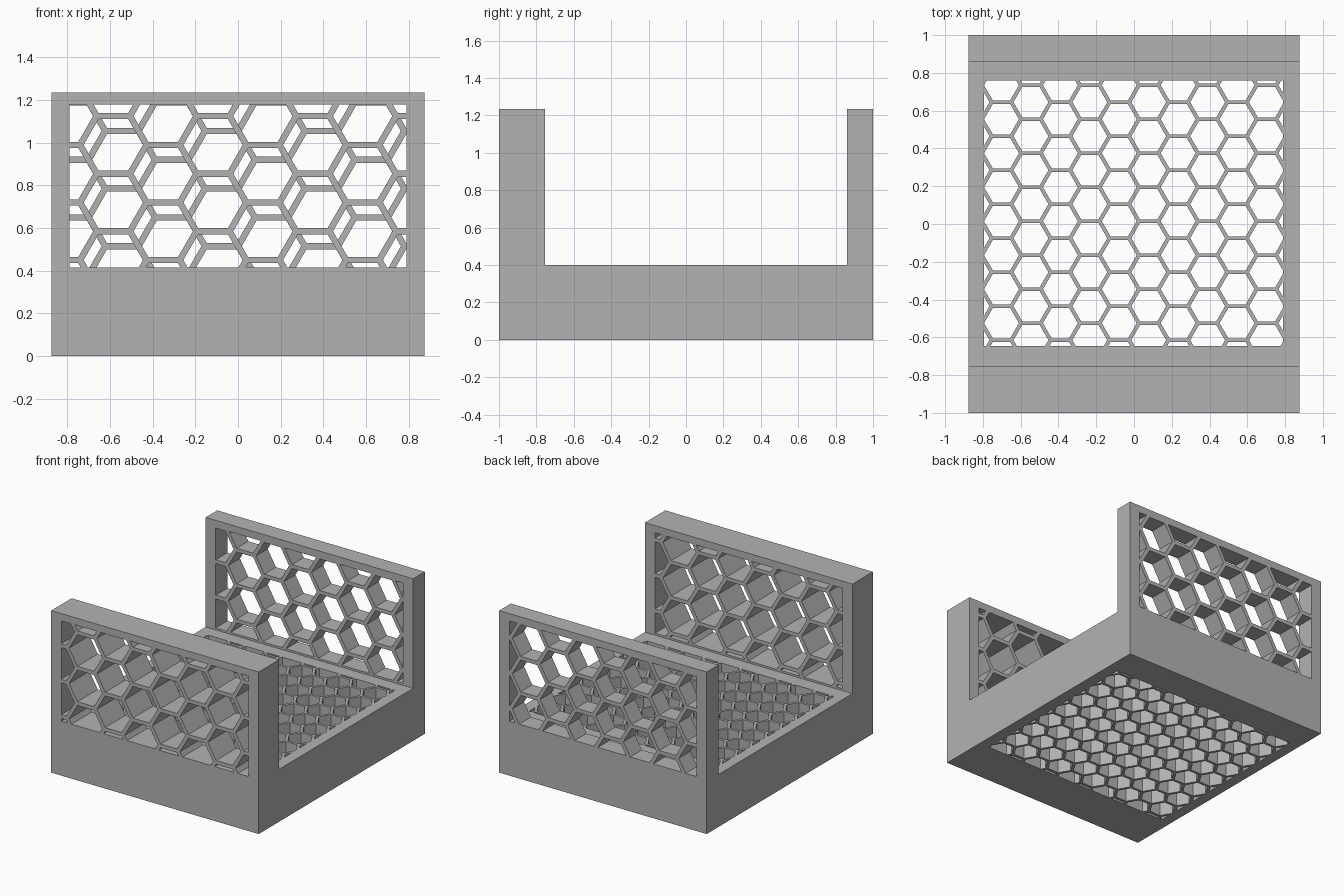
import bpy, bmesh, math
from mathutils import Vector

if "Cube" in bpy.data.objects:
    bpy.data.objects.remove(bpy.data.objects["Cube"])

grey = bpy.data.materials.new("plain_grey")
grey.diffuse_color = (0.45, 0.45, 0.45, 1)
grey.use_nodes = True
grey.node_tree.nodes["Principled BSDF"].inputs["Base Color"].default_value = grey.diffuse_color


def prism(bm, points, offset):
    """Extrude a closed polygon along an offset vector."""
    face = bm.faces.new([bm.verts.new(p) for p in points])
    out = bmesh.ops.extrude_face_region(bm, geom=[face])
    bmesh.ops.translate(bm, vec=offset,
                        verts=[v for v in out["geom"] if isinstance(v, bmesh.types.BMVert)])


def make_object(name, bm):
    bmesh.ops.recalc_face_normals(bm, faces=bm.faces)
    mesh = bpy.data.meshes.new(name)
    bm.to_mesh(mesh)
    bm.free()
    mesh.materials.append(grey)
    obj = bpy.data.objects.new(name, mesh)
    bpy.context.collection.objects.link(obj)
    return obj


def clip(poly, axis, limit, sign):
    """Keep the part of a 2D polygon on one side of an axis-aligned line."""
    result = []
    for i, b in enumerate(poly):
        a = poly[i - 1]
        da, db = sign * (limit - a[axis]), sign * (limit - b[axis])
        if da * db < 0:
            t = da / (da - db)
            result.append(tuple(a[k] + t * (b[k] - a[k]) for k in (0, 1)))
        if db >= 0:
            result.append(b)
    return result


def area(poly):
    return abs(sum(poly[i - 1][0] * p[1] - p[0] * poly[i - 1][1]
                   for i, p in enumerate(poly))) / 2


def honeycomb(u0, v0, pitch, rib, window):
    """Hexagon openings, with one centred on (u0, v0), trimmed to the window."""
    left, right, low, high = window
    radius = (pitch - rib) / math.sqrt(3)
    cells = []
    for i in range(-14, 15):
        for j in range(-14, 15):
            cu = u0 + i * pitch * math.sqrt(3) / 2
            cv = v0 + (j + 0.5 * (i % 2)) * pitch
            poly = [(cu + radius * math.cos(k * math.pi / 3),
                     cv + radius * math.sin(k * math.pi / 3)) for k in range(6)]
            for axis, limit, sign in ((0, left, -1), (0, right, 1),
                                      (1, low, -1), (1, high, 1)):
                poly = clip(poly, axis, limit, sign)
            if len(poly) > 2 and area(poly) > 1e-5:
                cells.append(poly)
    return cells


# U-shaped body: base with a thick front wall and a thin back wall
profile = [(-1, 0), (1, 0), (1, 1.235), (0.86, 1.235), (0.86, 0.4),
           (-0.755, 0.4), (-0.755, 1.235), (-1, 1.235)]
bm = bmesh.new()
prism(bm, [(-0.875, y, z) for y, z in profile], Vector((1.75, 0, 0)))
body = make_object("honeycomb_holder", bm)

# Openings through both walls and the floor
wall_window = (-0.79, 0.79, 0.415, 1.18)
floor_window = (-0.795, 0.79, -0.645, 0.76)
bm = bmesh.new()
for u, v in honeycomb(-0.117, 0.72, 0.27, 0.029, wall_window) and [(0, 0)]:
    for cell in honeycomb(-0.117, 0.72, 0.27, 0.029, wall_window):
        prism(bm, [(x, -1.05, z) for x, z in cell], Vector((0, 0.35, 0)))
for cell in honeycomb(-0.077, 0.65, 0.27, 0.029, wall_window):
    prism(bm, [(x, 0.8, z) for x, z in cell], Vector((0, 0.25, 0)))
for cell in honeycomb(-0.078, 0.015, 0.18, 0.02, floor_window):
    prism(bm, [(x, y, -0.05) for x, y in cell], Vector((0, 0, 0.5)))
cutter = make_object("opening_cutter", bm)
cutter.hide_render = True

# Cut the openings
mod = body.modifiers.new("openings", "BOOLEAN")
mod.operation = "DIFFERENCE"
mod.solver = "EXACT"
mod.object = cutter
bpy.context.view_layer.objects.active = body
body.select_set(True)
bpy.ops.object.modifier_apply(modifier=mod.name)
bpy.data.objects.remove(cutter)
